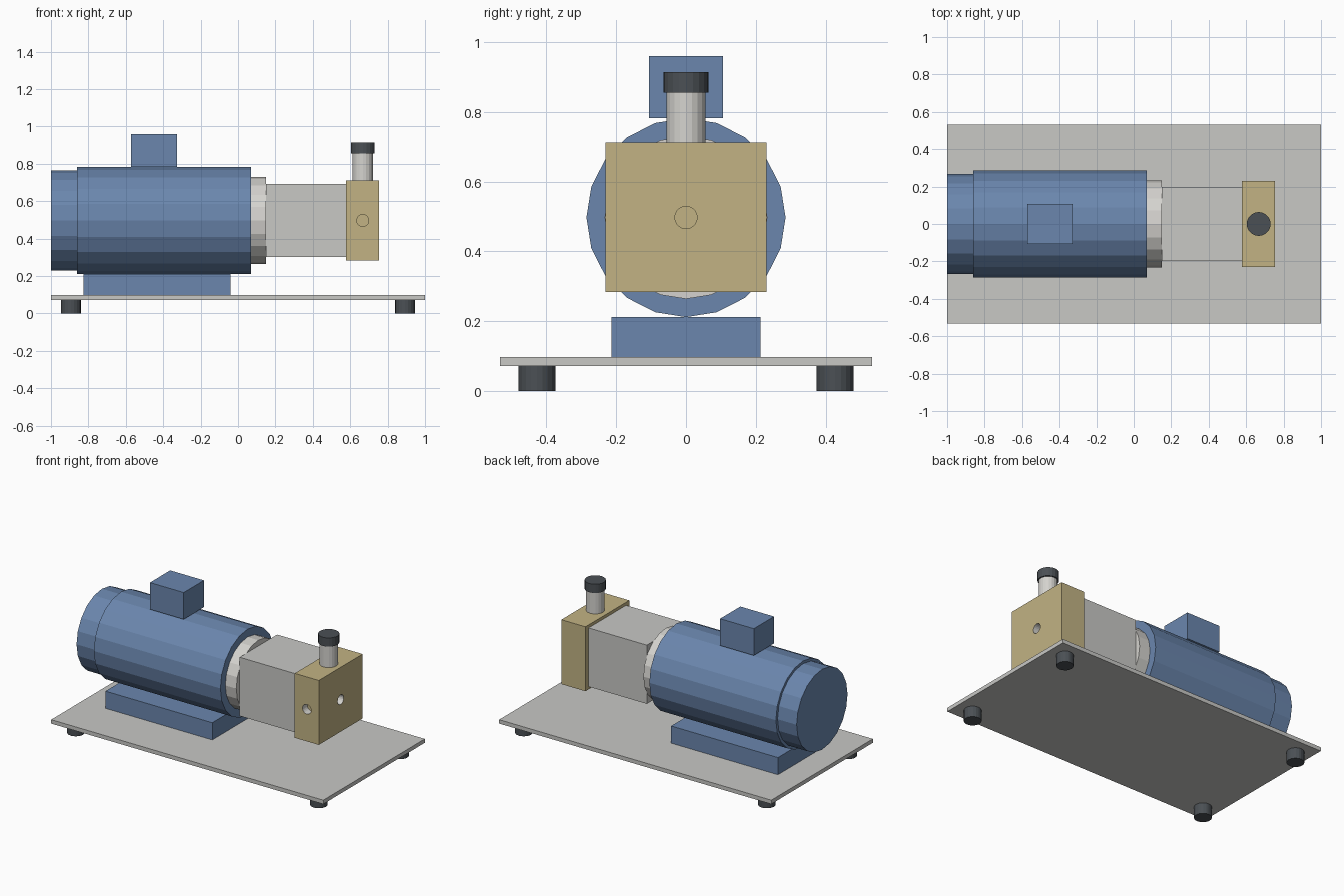
import bpy, bmesh
from math import pi
from mathutils import Matrix, Vector

cube = bpy.data.objects.get("Cube")
if cube:
    bpy.data.objects.remove(cube, do_unlink=True)


def material(name, rgb):
    m = bpy.data.materials.new(name)
    m.use_nodes = True
    m.diffuse_color = (*rgb, 1)
    m.node_tree.nodes["Principled BSDF"].inputs["Base Color"].default_value = (*rgb, 1)
    return m


BLUE = material("motor blue", (0.145, 0.24, 0.42))
GREY = material("plain grey", (0.58, 0.58, 0.56))
PALE = material("pale metal", (0.66, 0.65, 0.62))
BRASS = material("brass", (0.54, 0.45, 0.23))
DARK = material("dark rubber", (0.07, 0.08, 0.09))
AXIS_Z = 0.497
HEAD_X = 0.667


def finish(bm, name, *mats):
    mesh = bpy.data.meshes.new(name)
    bm.to_mesh(mesh)
    bm.free()
    for m in mats:
        mesh.materials.append(m)
    ob = bpy.data.objects.new(name, mesh)
    bpy.context.collection.objects.link(ob)
    return ob


def box(name, x, y, z, *mats):
    """Box from x range, y half width and z range."""
    bm = bmesh.new()
    bmesh.ops.create_cube(bm, size=1)
    bmesh.ops.scale(bm, vec=(x[1] - x[0], 2 * y, z[1] - z[0]), verts=bm.verts)
    bmesh.ops.translate(bm, vec=(sum(x) / 2, 0, sum(z) / 2), verts=bm.verts)
    return finish(bm, name, *mats)


def cylinder(name, start, length, radius, mat, axis="Z", sides=20):
    """Cylinder growing from its start point along the given axis."""
    bm = bmesh.new()
    bmesh.ops.create_cone(bm, cap_ends=True, segments=sides, radius1=radius,
                          radius2=radius, depth=length)
    bmesh.ops.translate(bm, vec=(0, 0, length / 2), verts=bm.verts)
    turn = {"Z": Matrix(), "X": Matrix.Rotation(pi / 2, 4, "Y"),
            "Y": Matrix.Rotation(-pi / 2, 4, "X")}[axis]
    bmesh.ops.transform(bm, matrix=Matrix.Translation(start) @ turn, verts=bm.verts)
    return finish(bm, name, mat)


# Base plate with four feet
box("base_plate", (-1, 1), 0.533, (0.072, 0.098), GREY)
for side, sx in (("left", 1), ("right", -1)):
    for end, sy in (("front", -1), ("back", 1)):
        cylinder(f"{end}_{side}_foot", (sx * 0.893, sy * 0.427, 0), 0.072, 0.053, DARK)

# Motor with its mount and terminal box
box("motor_mount", (-0.825, -0.04), 0.213, (0.098, 0.212), BLUE)
cylinder("motor_body", (-0.86, 0, AXIS_Z), 0.93, 0.285, BLUE, "X")
cylinder("motor_end_cap", (-1, 0, AXIS_Z), 0.14, 0.267, BLUE, "X")
box("terminal_box", (-0.573, -0.325), 0.106, (0.782, 0.96), BLUE)

# Coupling between motor and pump head
cylinder("coupling_flange", (0.07, 0, AXIS_Z), 0.08, 0.233, PALE, "X")
box("coupling_block", (0.15, 0.578), 0.197, (0.302, 0.692), GREY)

# Pump head with a round port bored in the front and the left
head = box("pump_head", (0.578, 0.755), 0.23, (0.284, 0.712), BRASS, PALE)
DEPTH = 0.05
for name, start, axis in (("front_port_cutter", (HEAD_X, -0.23 - DEPTH, AXIS_Z), "Y"),
                          ("left_port_cutter", (0.755 - DEPTH, 0, AXIS_Z), "X")):
    cutter = cylinder(name, start, 2 * DEPTH, 0.032, PALE, axis)
    cutter.hide_render = True
    cutter.hide_set(True)
    cut = head.modifiers.new(name, "BOOLEAN")
    cut.operation = "DIFFERENCE"
    cut.object = cutter
    cut.solver = "EXACT"

# Bake the bores, then colour walls pale and leave flat faces brass
bpy.context.view_layer.update()
cut_mesh = bpy.data.meshes.new_from_object(
    head.evaluated_get(bpy.context.evaluated_depsgraph_get()))
head.modifiers.clear()
head.data = cut_mesh
for ob in [o for o in bpy.data.objects if o.name.endswith("_cutter")]:
    bpy.data.objects.remove(ob, do_unlink=True)
for face in cut_mesh.polygons:
    c = face.center
    ports = (Vector((c.x - HEAD_X, c.z - AXIS_Z)), Vector((c.y, c.z - AXIS_Z)))
    inside = 0.578 < c.x < 0.754 and abs(c.y) < 0.229
    wall = any(0.03 < p.length < 0.034 for p in ports)
    face.material_index = int(inside and wall)

# Adjusting stem and knob
cylinder("stem", (HEAD_X, 0, 0.712), 0.143, 0.056, PALE)
cylinder("knob", (HEAD_X, 0, 0.855), 0.058, 0.064, DARK)
